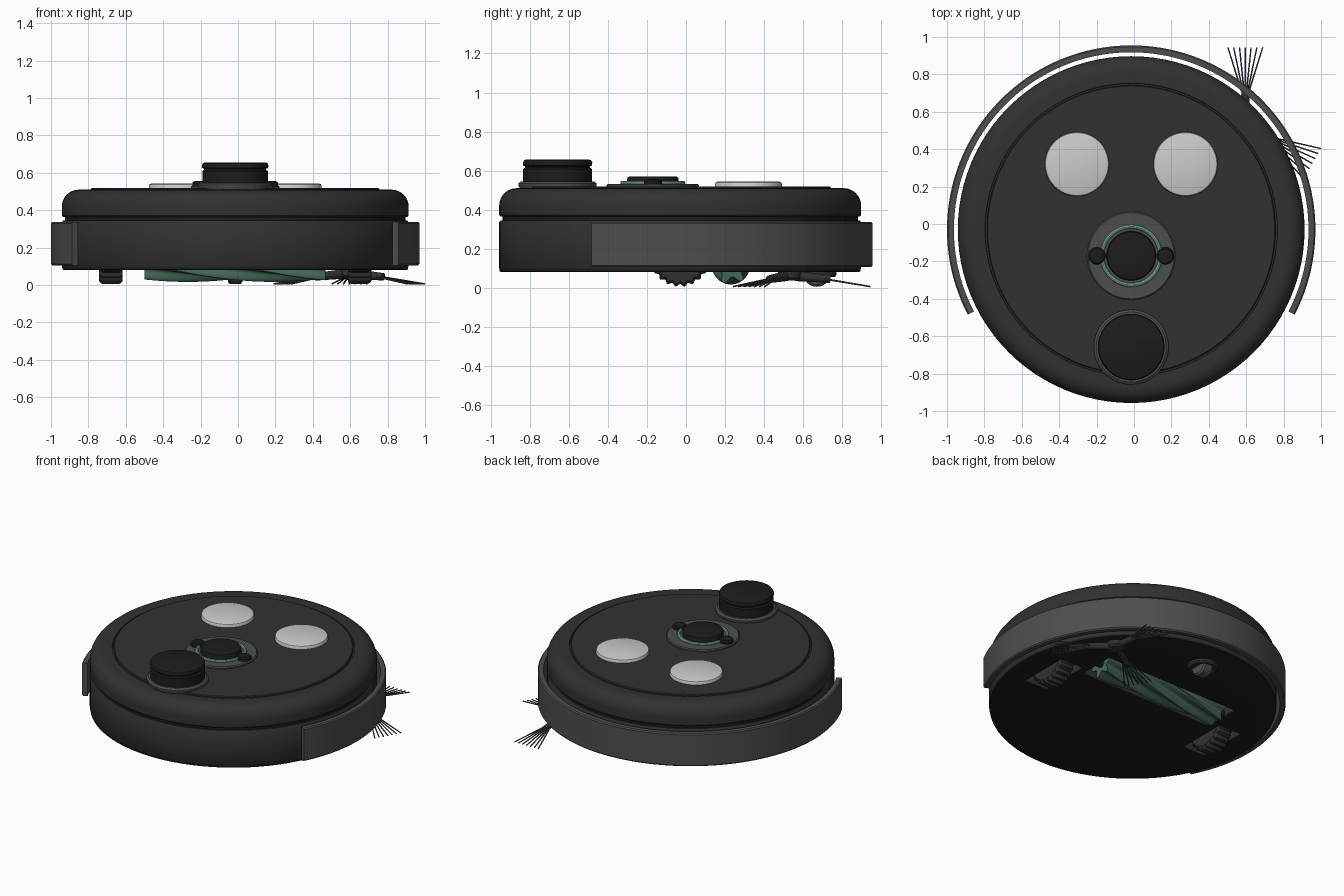
import bpy, bmesh
from math import sin, cos, pi, radians
from mathutils import Vector, Matrix

if "Cube" in bpy.data.objects:
    bpy.data.objects.remove(bpy.data.objects["Cube"])

CX, CY = -0.015, -0.03      # body axis


def mat(name, r, g, b):
    m = bpy.data.materials.new(name)
    m.diffuse_color = (r, g, b, 1)
    m.use_nodes = True
    m.node_tree.nodes["Principled BSDF"].inputs["Base Color"].default_value = m.diffuse_color
    return m


DARK = mat("dark_shell", 0.03, 0.031, 0.033)
MID = mat("charcoal", 0.075, 0.076, 0.08)
BLACK = mat("black", 0.012, 0.012, 0.013)
LIGHT = mat("light_grey", 0.55, 0.55, 0.55)
TEAL = mat("teal", 0.2, 0.46, 0.37)
GREEN = mat("green_rubber", 0.06, 0.14, 0.1)


def finish(name, bm, material):
    bmesh.ops.remove_doubles(bm, verts=bm.verts, dist=1e-5)
    bmesh.ops.recalc_face_normals(bm, faces=bm.faces)
    me = bpy.data.meshes.new(name)
    bm.to_mesh(me)
    bm.free()
    ob = bpy.data.objects.new(name, me)
    bpy.context.collection.objects.link(ob)
    me.materials.append(material)
    return ob


def lathe(name, profile, material, x=CX, y=CY, seg=96, arc=None, closed=False):
    """Turn an (r, z) profile about a vertical axis; arc gives a capped sector."""
    bm = bmesh.new()
    a0, a1 = arc or (0, 2 * pi)
    n = seg if arc is None else seg + 1
    rows = []
    for i in range(n):
        a = a0 + (a1 - a0) * i / seg
        rows.append([bm.verts.new((x + r * cos(a), y + r * sin(a), z)) for r, z in profile])
    k = len(profile)
    for i in range(seg):
        p, q = rows[i], rows[(i + 1) % n]
        for j in range(k if closed else k - 1):
            jj = (j + 1) % k
            vs = [p[j], q[j], q[jj], p[jj]]
            if profile[j][0] == 0:
                vs = [p[j], q[jj], p[jj]]
            elif profile[jj][0] == 0:
                vs = [p[j], q[j], p[jj]]
            bm.faces.new(vs)
    if arc:
        bm.faces.new(rows[0])
        bm.faces.new(rows[-1])
    return finish(name, bm, material)


def roller(name, stations, center, radius, material, seg):
    """Loft a radius(angle) section along x through (x, scale, twist) stations."""
    bm = bmesh.new()
    rows = []
    for x, s, t in stations:
        rows.append([])
        for i in range(seg):
            a = 2 * pi * i / seg
            r = radius(a) * s
            rows[-1].append(bm.verts.new(Vector(center) + Vector((x, r * cos(a + t), r * sin(a + t)))))
    for p, q in zip(rows, rows[1:]):
        for i in range(seg):
            j = (i + 1) % seg
            bm.faces.new((p[i], p[j], q[j], q[i]))
    bm.faces.new(rows[0])
    bm.faces.new(rows[-1])
    return finish(name, bm, material)


def cut_box(targets, center, size):
    bpy.ops.mesh.primitive_cube_add(size=1, location=center)
    cutter = bpy.context.object
    cutter.scale = size
    cutter.hide_render = True
    for ob in targets:
        m = ob.modifiers.new("recess", 'BOOLEAN')
        m.operation, m.object, m.solver = 'DIFFERENCE', cutter, 'EXACT'
        bpy.context.view_layer.objects.active = ob
        bpy.ops.object.modifier_apply(modifier=m.name)
    bpy.data.objects.remove(cutter)


# Main body, underside plate and top shell
base = lathe("base_body", [(0, 0.09), (0.92, 0.09), (0.927, 0.1), (0.927, 0.335),
                           (0.92, 0.345), (0, 0.345)], DARK)
plate = lathe("bottom_plate", [(0, 0.08), (0.915, 0.08), (0.924, 0.084), (0.925, 0.095), (0, 0.095)], BLACK)
lathe("seam_band", [(0, 0.34), (0.91, 0.34), (0.91, 0.375), (0, 0.375)], BLACK)
corner = [(0.837 + 0.09 * cos(t * pi / 16), 0.42 + 0.09 * sin(t * pi / 16)) for t in range(9)]
lathe("top_shell", [(0, 0.365), (0.92, 0.365), (0.927, 0.372)] + corner +
      [(0.782, 0.51), (0.78, 0.5), (0, 0.5)], DARK)
lathe("lid", [(0, 0.495), (0.772, 0.495), (0.772, 0.513), (0.767, 0.518), (0, 0.518)], DARK)

# Wrap-around bumper
lathe("bumper", [(0.948, 0.105), (0.978, 0.105), (0.985, 0.113), (0.985, 0.33), (0.978, 0.338),
                 (0.948, 0.338)], MID, arc=(radians(-27.5), radians(207.5)), closed=True)

# Pale round pads on the lid
for side, sx in (("left", -1), ("right", 1)):
    lathe(side + "_pad", [(0, 0.51), (0.172, 0.51), (0.172, 0.532), (0.168, 0.539), (0.158, 0.543),
                          (0, 0.544)], LIGHT, CX + 0.29 * sx, 0.32, 64)

# Control button cluster
BY = -0.17
lathe("button_plate", [(0, 0.51), (0.236, 0.51), (0.236, 0.526), (0.23, 0.532), (0, 0.532)], MID, y=BY, seg=64)
lathe("light_ring", [(0.156 + 0.011 * cos(t * pi / 4), 0.537 + 0.011 * sin(t * pi / 4)) for t in range(8)],
      TEAL, y=BY, seg=64, closed=True)
lathe("main_button", [(0, 0.52), (0.132, 0.52), (0.132, 0.558), (0.127, 0.567), (0.117, 0.571), (0, 0.571)],
      BLACK, y=BY, seg=64)
for side, sx in (("left", -1), ("right", 1)):
    lathe(side + "_button", [(0, 0.52), (0.046, 0.52), (0.046, 0.546), (0.038, 0.555), (0, 0.556)],
          BLACK, CX + 0.183 * sx, BY, 32)

# Sensor turret
TY = -0.658
lathe("turret_flange", [(0, 0.505), (0.19, 0.505), (0.2, 0.522), (0.2, 0.535), (0.187, 0.545), (0, 0.545)],
      MID, y=TY, seg=64)
lathe("turret", [(0, 0.53), (0.176, 0.53), (0.176, 0.608), (0.17, 0.613), (0.166, 0.615), (0.166, 0.622),
                 (0.176, 0.626), (0.178, 0.64), (0.173, 0.651), (0.163, 0.656), (0, 0.656)],
      BLACK, y=TY, seg=64)

# Recesses for the roller and drive wheels
cut_box([base, plate], (CX, 0.23, 0.13), (1.06, 0.27, 0.2))
for sx in (-1, 1):
    cut_box([base, plate], (CX + 0.665 * sx, CY, 0.18), (0.18, 0.37, 0.28))

# Drive wheels with lugged tread
for side, sx in (("left", -1), ("right", 1)):
    c = (CX + 0.665 * sx, CY, 0.162)
    roller(side + "_wheel", [(-0.063, 0.9, 0), (-0.055, 0.97, 0), (-0.045, 1, 0), (0.045, 1, 0),
                             (0.055, 0.97, 0), (0.063, 0.9, 0)], c,
           lambda a: 0.15 + 0.007 * cos(22 * a), DARK, 176)
    roller(side + "_wheel_axle", [(-0.092, 1, 0), (0.092, 1, 0)], c, lambda a: 0.04, MID, 24)

# Spiral main brush and its axle
N = 48
roller("main_brush", [(-0.484 + 0.968 * i / N, 1, 2.2 * i / N) for i in range(N + 1)], (CX, 0.23, 0.115),
       lambda a: 0.06 + 0.038 * abs(cos(3 * a)) ** 3, GREEN, 72)
roller("main_brush_axle", [(-0.535, 1, 0), (0.535, 1, 0)], (CX, 0.23, 0.115), lambda a: 0.03, BLACK, 24)

# Front caster
KY = 0.67
lathe("caster_mount", [(0, 0.09), (0.1, 0.09), (0.1, 0.065), (0.092, 0.055), (0.075, 0.055),
                       (0.07, 0.07), (0, 0.07)], DARK, y=KY, seg=48)
roller("caster_wheel", [(-0.038, 0.85, 0), (-0.028, 1, 0), (0.028, 1, 0), (0.038, 0.85, 0)],
       (CX, KY, 0.075), lambda a: 0.07, MID, 40)

# Three-armed side brush
HX, HY = 0.595, 0.53
lathe("side_brush_hub", [(0, 0.09), (0.06, 0.09), (0.06, 0.05), (0.048, 0.038), (0, 0.036)], DARK, HX, HY, 32)
arms, bristles = bmesh.new(), bmesh.new()


def rod(bm, a, b, r1, r2, sides):
    d = b - a
    rot = d.to_track_quat('Z', 'Y').to_matrix().to_4x4()
    bmesh.ops.create_cone(bm, cap_ends=True, segments=sides, radius1=r1, radius2=r2, depth=d.length,
                          matrix=Matrix.Translation((a + b) / 2) @ rot)


for deg in (90, 210, 330):
    turn = Matrix.Translation((HX, HY, 0)) @ Matrix.Rotation(radians(deg), 4, 'Z')
    rod(arms, turn @ Vector((0.03, 0, 0.06)), turn @ Vector((0.21, 0, 0.044)), 0.026, 0.02, 12)
    for i in range(7):
        s = (i - 3) / 3
        rod(bristles, turn @ Vector((0.18, 0.02 * s, 0.045)), turn @ Vector((0.414, 0.093 * s, 0.006)),
            0.005, 0.004, 6)
finish("side_brush_arms", arms, DARK)
finish("side_brush_bristles", bristles, MID)

# Smooth shading with crisp edges
bpy.ops.object.select_all(action='SELECT')
bpy.context.view_layer.objects.active = base
bpy.ops.object.shade_smooth_by_angle(angle=radians(35))
